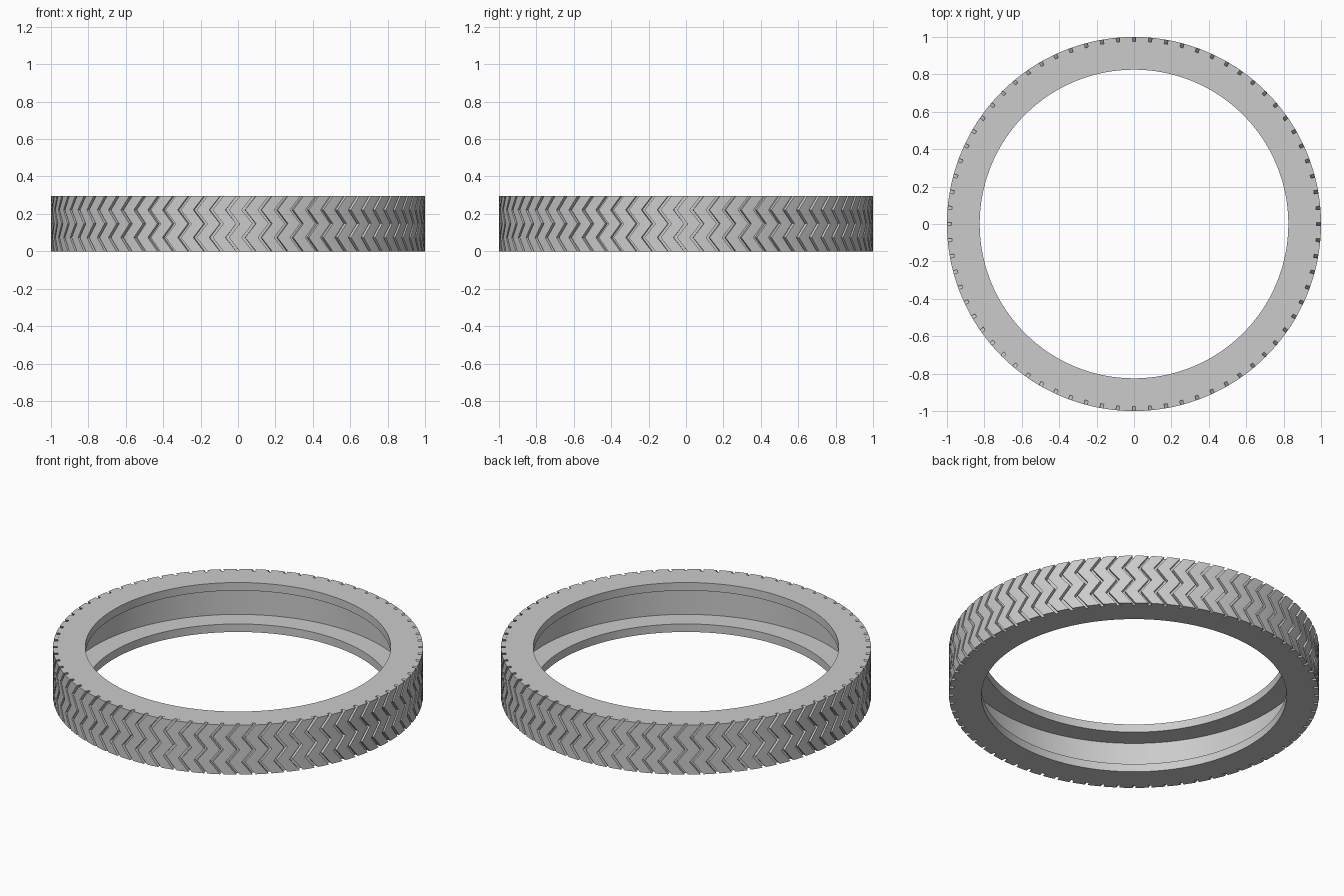
import bpy, bmesh
from math import cos, sin, pi, radians

cube = bpy.data.objects.get("Cube")
if cube:
    bpy.data.objects.remove(cube)

HEIGHT = 0.295
LIP = 0.048          # thickness of the two side walls
R_BORE, R_CAVITY, R_BASE, R_OUT = 0.825, 0.947, 0.977, 1.0
BLOCKS, ROWS = 72, 4
PITCH = 2 * pi / BLOCKS
SLOT = 0.018         # slot width as an angle
SLANT = 0.058        # sideways run of a slot across one row

rubber = bpy.data.materials.new("grey_rubber")
rubber.use_nodes = True
colour = (0.6, 0.6, 0.6, 1)
rubber.diffuse_color = colour
rubber.node_tree.nodes["Principled BSDF"].inputs["Base Color"].default_value = colour


def polar(r, a, z):
    return (r * cos(a), r * sin(a), z)


def finish(bm, name):
    bmesh.ops.recalc_face_normals(bm, faces=bm.faces)
    mesh = bpy.data.meshes.new(name)
    bm.to_mesh(mesh)
    bm.free()
    mesh.materials.append(rubber)
    obj = bpy.data.objects.new(name, mesh)
    bpy.context.collection.objects.link(obj)
    bpy.ops.object.select_all(action='DESELECT')
    obj.select_set(True)
    bpy.context.view_layer.objects.active = obj
    bpy.ops.object.shade_smooth_by_angle(angle=radians(30))


# Tyre body: a hollow channel section swept round the axis
section = [(R_BORE, 0), (R_BASE, 0), (R_BASE, HEIGHT), (R_BORE, HEIGHT),
           (R_BORE, HEIGHT - LIP), (R_CAVITY, HEIGHT - LIP),
           (R_CAVITY, LIP), (R_BORE, LIP)]
bm = bmesh.new()
steps = BLOCKS * 3
rings = [[bm.verts.new(polar(r, 2 * pi * i / steps, z)) for r, z in section]
         for i in range(steps)]
for i in range(steps):
    a, b = rings[i - 1], rings[i]
    for k in range(len(section)):
        bm.faces.new((a[k - 1], a[k], b[k], b[k - 1]))
finish(bm, "tyre_body")

# Tread: zigzag ribs separated by slots that run from edge to edge
bm = bmesh.new()
COLS = 3
for n in range(BLOCKS):
    start = n * PITCH + SLOT / 2
    grid = {}
    for j in range(ROWS + 1):
        shift = -SLANT if j % 2 else 0
        for i in range(COLS + 1):
            a = start + shift + (PITCH - SLOT) * i / COLS
            for layer, r in enumerate((R_BASE, R_OUT)):
                grid[i, j, layer] = bm.verts.new(polar(r, a, HEIGHT * j / ROWS))
    for j in range(ROWS):
        for i in range(COLS):
            for layer in (0, 1):
                bm.faces.new([grid[i + u, j + v, layer]
                              for u, v in ((0, 0), (1, 0), (1, 1), (0, 1))])
        for i in (0, COLS):
            bm.faces.new([grid[i, j + v, w]
                          for v, w in ((0, 0), (1, 0), (1, 1), (0, 1))])
    for i in range(COLS):
        for j in (0, ROWS):
            bm.faces.new([grid[i + u, j, w]
                          for u, w in ((0, 0), (1, 0), (1, 1), (0, 1))])
finish(bm, "tread_blocks")
